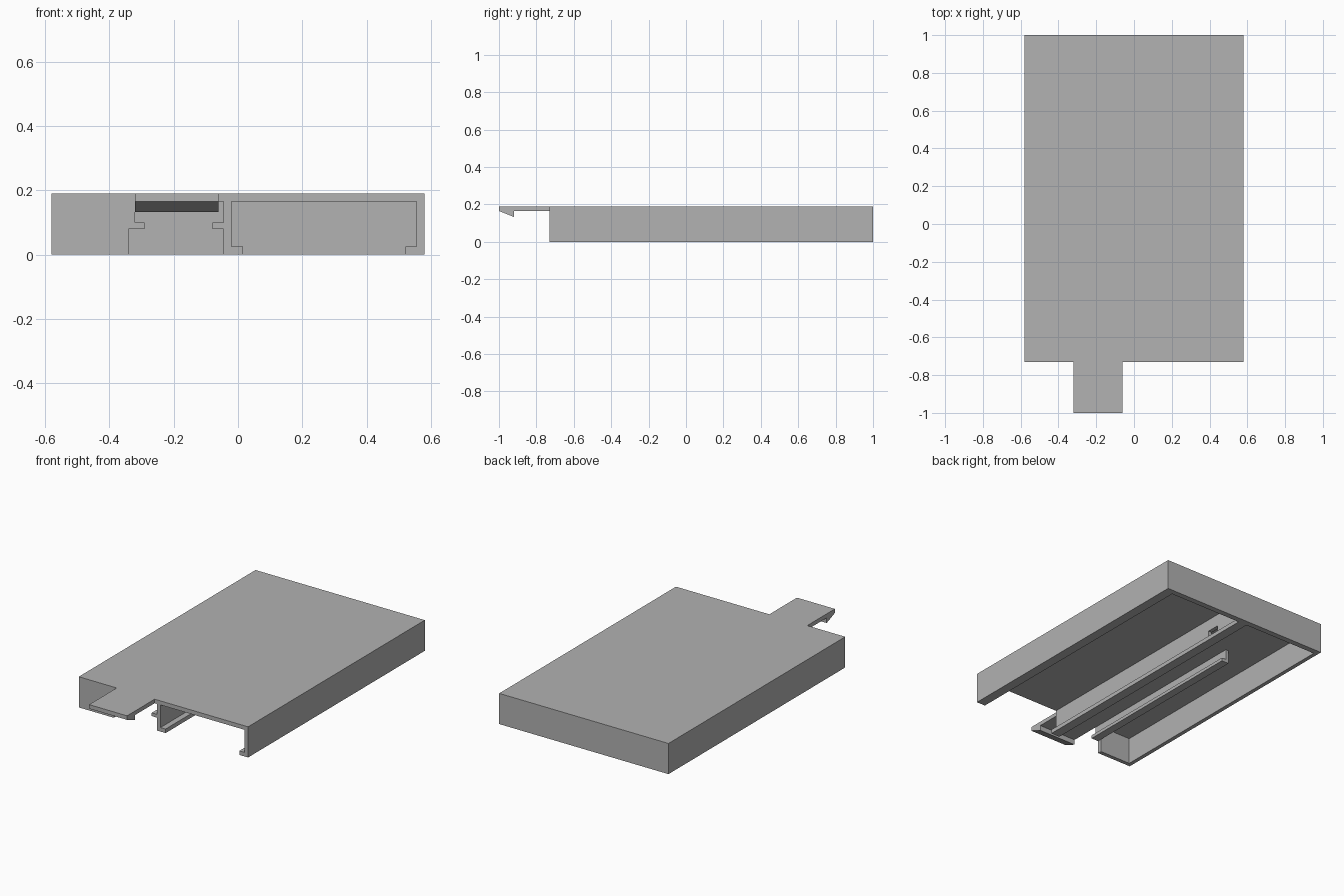
import bpy
import bmesh

cube = bpy.data.objects.get("Cube")
if cube:
    bpy.data.objects.remove(cube, do_unlink=True)

gray = bpy.data.materials.new("plain_gray")
gray.use_nodes = True
COLOR = (0.445, 0.445, 0.445, 1)
gray.diffuse_color = COLOR
gray.node_tree.nodes["Principled BSDF"].inputs["Base Color"].default_value = COLOR

# Main dimensions
SIDE, FRONT, BACK, TOP = 0.58, -0.73, 1.0, 0.19
WALL = 0.025
CEILING = TOP - WALL
BACK_IN = BACK - 0.035
RAIL_END = 0.45


def extrude(name, profile, start, end, axis="y"):
    """Extrude a flat profile along y (profile in x, z) or along x (profile in y, z)."""
    place = (lambda a, b: (a, start, b)) if axis == "y" else (lambda a, b: (start, a, b))
    shift = (0, end - start, 0) if axis == "y" else (end - start, 0, 0)
    bm = bmesh.new()
    face = bm.faces.new([bm.verts.new(place(a, b)) for a, b in profile])
    grown = bmesh.ops.extrude_face_region(bm, geom=[face])["geom"]
    verts = [v for v in grown if isinstance(v, bmesh.types.BMVert)]
    bmesh.ops.translate(bm, verts=verts, vec=shift)
    bmesh.ops.recalc_face_normals(bm, faces=bm.faces)
    mesh = bpy.data.meshes.new(name)
    bm.to_mesh(mesh)
    bm.free()
    mesh.materials.append(gray)
    obj = bpy.data.objects.new(name, mesh)
    bpy.context.collection.objects.link(obj)
    return obj


def box(name, x0, x1, y0, y1, z0, z1):
    return extrude(name, [(x0, z0), (x1, z0), (x1, z1), (x0, z1)], y0, y1)


# Outer shell
box("top_plate", -SIDE, SIDE, FRONT, BACK, CEILING, TOP)
box("back_wall", -SIDE, SIDE, BACK_IN, BACK, 0, CEILING)
box("right_wall", -SIDE, -SIDE + WALL, FRONT, BACK_IN, 0, CEILING)
box("front_wall", -SIDE + WALL, -0.34, FRONT, FRONT + WALL, 0, CEILING)

# Left wall with inward bottom lip
extrude("left_wall", [(SIDE, 0), (SIDE, CEILING), (SIDE - WALL, CEILING),
                      (SIDE - WALL, WALL), (0.52, WALL), (0.52, 0)], FRONT, BACK_IN)

# Middle wall with bottom lip and a small slot near the back
middle = extrude("middle_wall", [(-0.045, 0), (-0.045, CEILING), (-0.02, CEILING),
                                 (-0.02, WALL), (0.015, WALL), (0.015, 0)], FRONT, BACK_IN)
cutter = box("slot_cutter", -0.1, 0.05, 0.65, 0.73, 0.05, 0.09)
cutter.hide_render = True
cutter.display_type = "WIRE"
cutter.hide_set(True)
slot = middle.modifiers.new("slot", "BOOLEAN")
slot.operation = "DIFFERENCE"
slot.object = cutter

# Rails of the sliding channel
box("channel_ledge", -0.08, -0.045, FRONT, RAIL_END, 0.08, 0.10)
extrude("channel_rail", [(-0.34, 0.08), (-0.29, 0.08), (-0.29, 0.10), (-0.32, 0.10),
                         (-0.32, CEILING), (-0.34, CEILING)], FRONT + WALL, RAIL_END)
extrude("channel_rail_front", [(-0.34, 0.08), (-0.29, 0.08), (-0.29, 0.10), (-0.32, 0.10),
                               (-0.32, CEILING), (-0.34, CEILING)], FRONT, FRONT + WALL)

# Front tongue with a sloped latch hook
extrude("latch_tongue", [(FRONT, CEILING), (FRONT, TOP), (-1, TOP), (-1, CEILING),
                         (-0.92, 0.133), (-0.92, CEILING)], -0.32, -0.06, axis="x")
